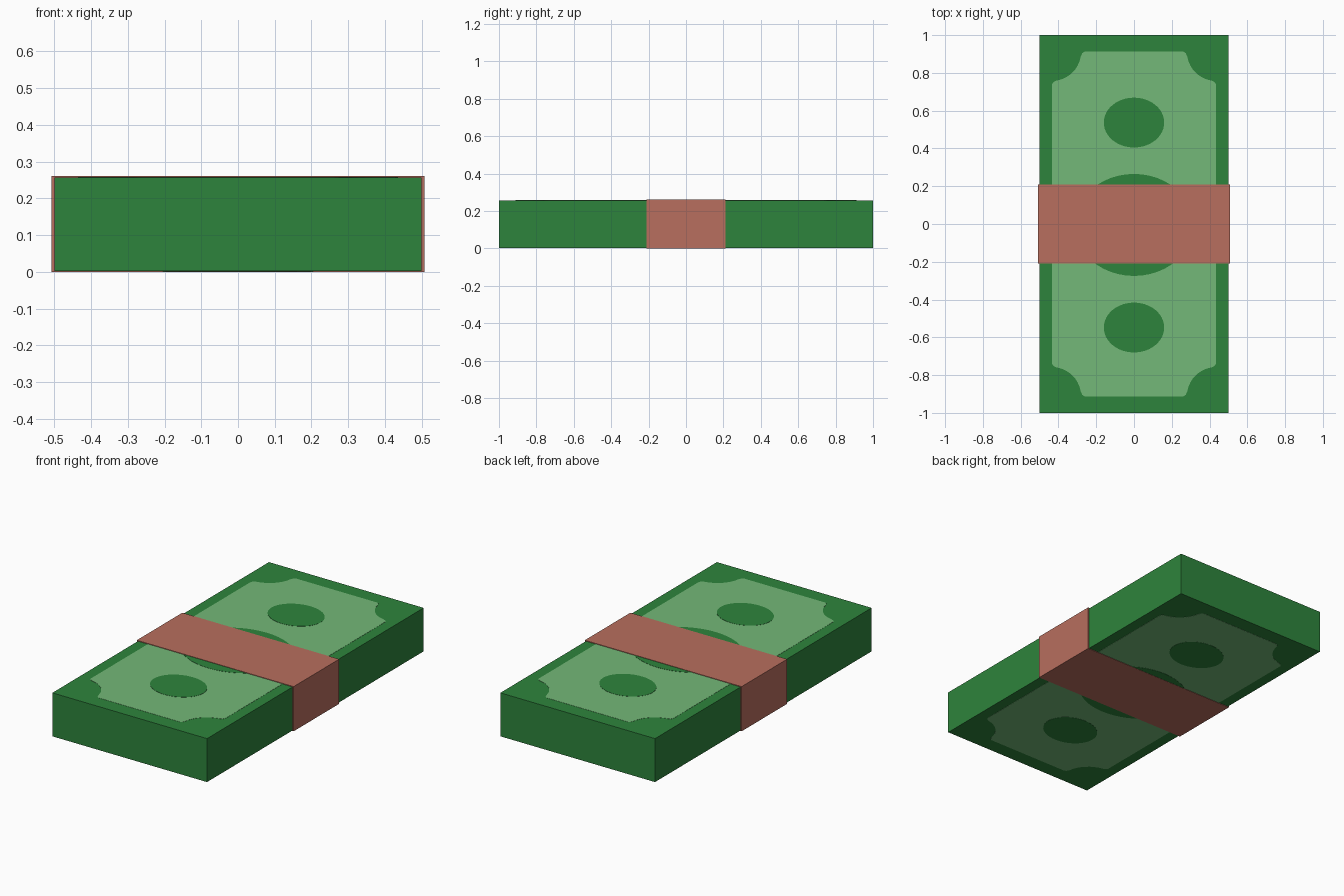
import bpy, bmesh, math

if "Cube" in bpy.data.objects:
    bpy.data.objects.remove(bpy.data.objects["Cube"])


def material(name, rgb):
    m = bpy.data.materials.new(name)
    m.diffuse_color = (*rgb, 1)
    m.use_nodes = True
    m.node_tree.nodes["Principled BSDF"].inputs["Base Color"].default_value = m.diffuse_color
    return m


DARK = material("dark green", (0.027, 0.231, 0.045))
LIGHT = material("light green", (0.174, 0.479, 0.188))
BAND = material("paper band red", (0.479, 0.156, 0.112))


def finish(name, bm, mat):
    bmesh.ops.recalc_face_normals(bm, faces=bm.faces)
    me = bpy.data.meshes.new(name)
    bm.to_mesh(me)
    bm.free()
    me.materials.append(mat)
    ob = bpy.data.objects.new(name, me)
    bpy.context.collection.objects.link(ob)
    return ob


def plate(name, outline, z0, z1, mat):
    """Extrude a flat xy outline from z0 up to z1."""
    bm = bmesh.new()
    face = bm.faces.new([bm.verts.new((x, y, z0)) for x, y in outline])
    ext = bmesh.ops.extrude_face_region(bm, geom=[face])
    verts = [g for g in ext["geom"] if isinstance(g, bmesh.types.BMVert)]
    bmesh.ops.translate(bm, verts=verts, vec=(0, 0, z1 - z0))
    return finish(name, bm, mat)


def ellipse(cy, rx, ry, n=48):
    return [(rx * math.cos(2 * math.pi * i / n), cy + ry * math.sin(2 * math.pi * i / n))
            for i in range(n)]


def rect(w, d):
    return [(-w, -d), (w, -d), (w, d), (-w, d)]


def notched_panel(w=0.435, d=0.912, r=0.155):
    """Rectangle with a scooped, slightly softened notch in each corner."""
    corner = [(w, d - r - 0.018), (w - 0.008, d - r - 0.006)]
    for i in range(9):
        a = math.radians(261 - 72 * i / 8)
        corner.append((w + r * math.cos(a), d + r * math.sin(a)))
    corner += [(w - r - 0.006, d - 0.008), (w - r - 0.018, d)]
    pts = []
    for sx, sy in ((1, 1), (-1, 1), (-1, -1), (1, -1)):
        part = [(sx * x, sy * y) for x, y in corner]
        pts += part if sx * sy > 0 else part[::-1]
    return pts


# Stack of notes
Z0, Z1 = 0.003, 0.257
plate("note_stack", rect(0.5, 1.0), Z0, Z1, DARK)

# Printed design on the top and bottom notes
for side, z, s in (("top", Z1, 1), ("bottom", Z0, -1)):
    plate(side + "_print_panel", notched_panel(), z, z + s * 0.001, LIGHT)
    for label, cy, rx, ry in (("back_oval", 0.537, 0.16, 0.132),
                              ("centre_oval", -0.005, 0.315, 0.27),
                              ("front_oval", -0.548, 0.16, 0.132)):
        plate(side + "_" + label, ellipse(cy, rx, ry), z + s * 0.001, z + s * 0.002, DARK)

# Paper band wrapped around the middle
plate("paper_band", rect(0.507, 0.21), 0.0, 0.261, BAND)
